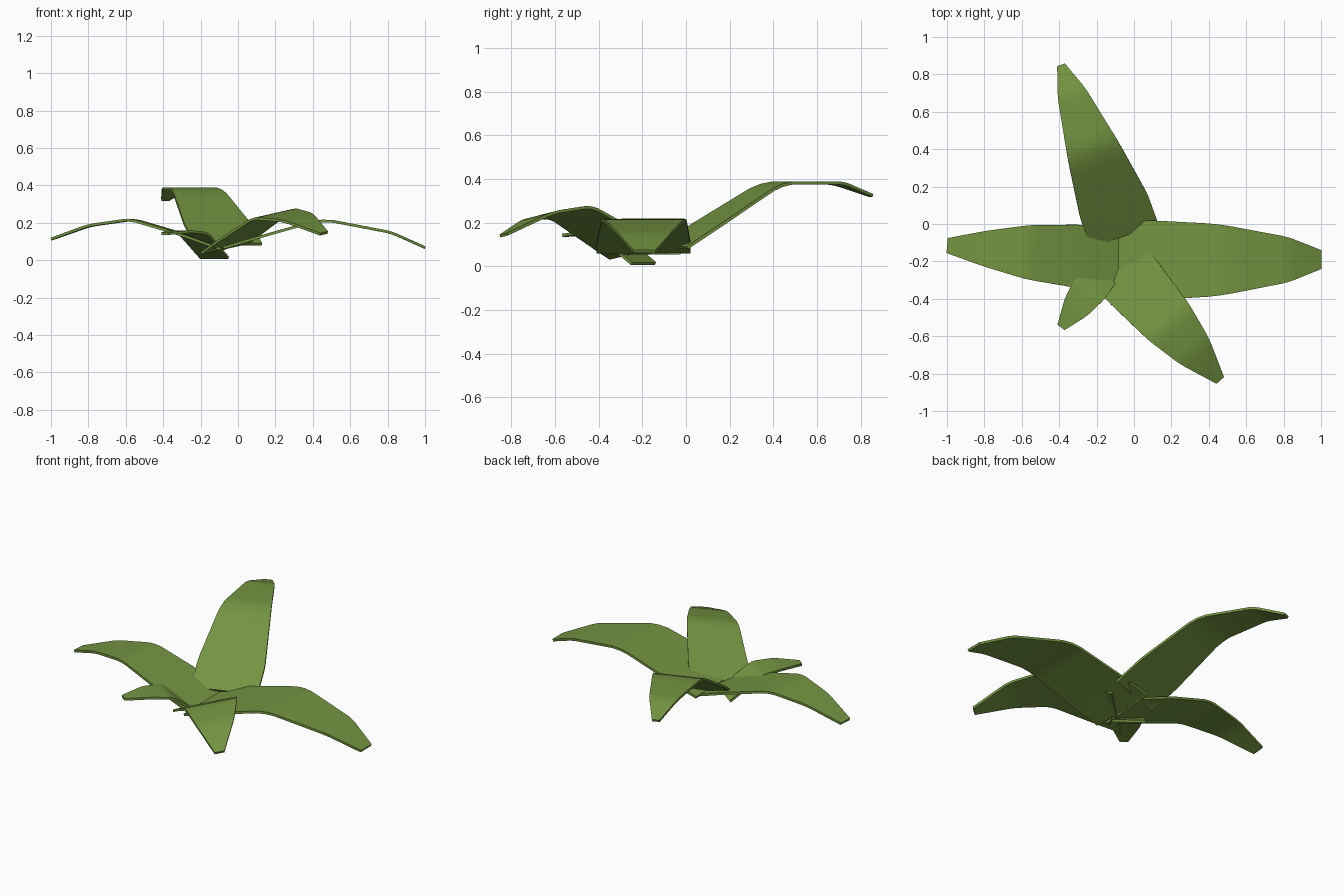
import bpy, bmesh, math
from mathutils import Vector

if "Cube" in bpy.data.objects:
    bpy.data.objects.remove(bpy.data.objects["Cube"])

green = bpy.data.materials.new("leaf_green")
green.diffuse_color = (0.174, 0.296, 0.053, 1)
green.use_nodes = True
green.node_tree.nodes["Principled BSDF"].inputs["Base Color"].default_value = green.diffuse_color

THICK = 0.014


def round_stations(pts, r=0.3, n=4):
    """Replace each inner station by a short curve so the leaf bends softly."""
    pts = [Vector(p) for p in pts]
    out = [pts[0]]
    for a, b, c in zip(pts, pts[1:], pts[2:]):
        d = min(r * (b.x - a.x), r * (c.x - b.x))
        p = b + (a - b) * (d / (b.x - a.x))
        q = b + (c - b) * (d / (c.x - b.x))
        m = b + (b - (p + q) / 2) * 0.3
        for i in range(n + 1):
            t = i / n
            out.append(p * (1 - t) ** 2 + m * 2 * t * (1 - t) + q * t * t)
    out.append(pts[-1])
    return out


def leaf(name, base, tip, roll, stations):
    """Arching blade; stations are (distance from base, half width, height)."""
    fwd = (Vector(tip) - Vector(base)).normalized()
    side = Vector((-fwd.y, fwd.x))
    st = round_stations(stations)
    bm = bmesh.new()
    rings = []
    for i, p in enumerate(st):
        a, b = st[max(i - 1, 0)], st[min(i + 1, len(st) - 1)]
        ang = math.atan2(b.z - a.z, b.x - a.x)
        ring = []
        for w, h in ((-1, -1), (1, -1), (1, 1), (-1, 1)):
            s = p.x - math.sin(ang) * h * THICK / 2
            z = p.z + math.cos(ang) * h * THICK / 2 + roll * w * p.y
            xy = Vector(base) + fwd * s + side * (w * p.y)
            ring.append(bm.verts.new((xy.x, xy.y, z)))
        rings.append(ring)
    for r0, r1 in zip(rings, rings[1:]):
        for k in range(4):
            bm.faces.new((r0[k], r0[(k + 1) % 4], r1[(k + 1) % 4], r1[k]))
    bm.faces.new(rings[0])
    bm.faces.new(rings[-1])
    bmesh.ops.recalc_face_normals(bm, faces=bm.faces)
    me = bpy.data.meshes.new(name)
    bm.to_mesh(me)
    bm.free()
    me.materials.append(green)
    ob = bpy.data.objects.new(name, me)
    bpy.context.collection.objects.link(ob)
    bpy.ops.object.select_all(action='DESELECT')
    ob.select_set(True)
    bpy.context.view_layer.objects.active = ob
    bpy.ops.object.shade_smooth_by_angle(angle=math.radians(30))


# five leaves spreading from one low centre
leaf("right_leaf", (-0.08, -0.195), (1.0, -0.19), 0,
     [(0, .215, .066), (.14, .215, .108), (.53, .193, .219), (.90, .122, .148), (1.08, .05, .067)])
leaf("left_leaf", (-0.08, -0.19), (-1.0, -0.115), 0,
     [(0, .165, .06), (.21, .17, .135), (.49, .145, .218), (.72, .095, .185), (.92, .04, .113)])
leaf("back_leaf", (-0.05, -0.06), (-0.39, 0.85), 0,
     [(0, .19, .085), (.16, .192, .185), (.485, .143, .381), (.805, .08, .382), (.97, .022, .324)])
leaf("front_leaf", (-0.07, -0.235), (0.46, -0.835), 0.17,
     [(0, .17, .065), (.10, .17, .115), (.39, .145, .249), (.59, .105, .228), (.80, .027, .143)])
leaf("small_leaf", (-0.125, -0.195), (-0.39, -0.553), 0,
     [(0, .093, .012), (.19, .096, .143), (.31, .076, .153), (.445, .024, .142)])
